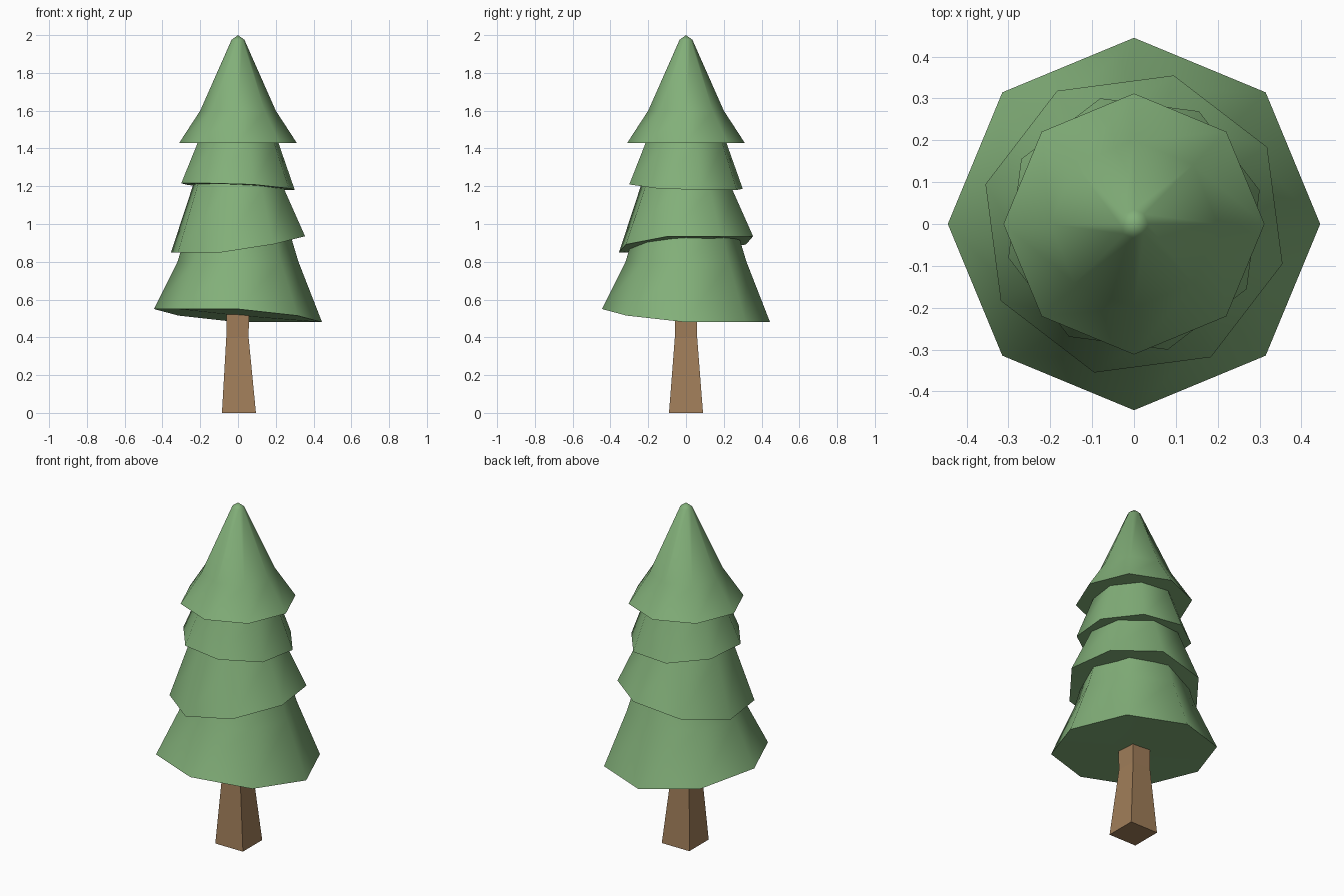
import bpy, bmesh
from math import radians, cos, sin

cube = bpy.data.objects.get("Cube")
if cube:
    bpy.data.objects.remove(cube, do_unlink=True)


def make_material(name, rgb):
    mat = bpy.data.materials.new(name)
    mat.use_nodes = True
    color = (*rgb, 1)
    mat.diffuse_color = color
    mat.node_tree.nodes["Principled BSDF"].inputs["Base Color"].default_value = color
    return mat


def ring(bm, count, radius, z, turn=0, tilt=0, high=0, shift=0):
    """Ring of points; the tilt lifts it towards the high side, levelling off at both ends."""
    verts = []
    for i in range(count):
        a = radians(turn + i * 360 / count)
        lift = max(-1, min(1, 1.5 * cos(a - radians(high))))
        verts.append(bm.verts.new((shift + radius * cos(a), radius * sin(a), z + tilt * lift)))
    return verts


def bridge(bm, low, high):
    n = len(low)
    for i in range(n):
        j = (i + 1) % n
        bm.faces.new((low[i], low[j], high[j], high[i]))


def fan(bm, loop, z, shift=0):
    center = bm.verts.new((shift, 0, z))
    for i in range(len(loop)):
        bm.faces.new((loop[i], loop[(i + 1) % len(loop)], center))


def finish(bm, name, mat, smooth):
    bmesh.ops.recalc_face_normals(bm, faces=bm.faces[:])
    mesh = bpy.data.meshes.new(name)
    bm.to_mesh(mesh)
    bm.free()
    mesh.materials.append(mat)
    obj = bpy.data.objects.new(name, mesh)
    bpy.context.collection.objects.link(obj)
    if smooth:
        bpy.ops.object.select_all(action='DESELECT')
        obj.select_set(True)
        bpy.context.view_layer.objects.active = obj
        bpy.ops.object.shade_smooth_by_angle(angle=radians(60))


def foliage_tier(name, profile, turn, tilt, high):
    """Eight-sided flared skirt with a tilted hem and a closed underside."""
    bm = bmesh.new()
    rings = [ring(bm, 8, r, z, turn, tilt if i == 0 else 0, high)
             for i, (r, z) in enumerate(profile[:-1])]
    for low, up in zip(rings, rings[1:]):
        bridge(bm, low, up)
    fan(bm, rings[0], profile[0][1])
    fan(bm, rings[-1], profile[-1][1])
    finish(bm, name, green, True)


green = make_material("leaf green", (0.225, 0.432, 0.192))
brown = make_material("bark brown", (0.35, 0.205, 0.10))

# Foliage, bottom to top: (radius, height) profile, turn, hem tilt, high side
foliage_tier("bottom_foliage", [(.445, .515), (.32, .8), (.26, 1.0), (0, 1.0)], 0, .035, 225)
foliage_tier("lower_middle_foliage", [(.3675, .892), (.255, 1.18), (.22, 1.28), (0, 1.28)], 30, .043, 30)
foliage_tier("upper_middle_foliage", [(.311, 1.198), (.225, 1.42), (.2, 1.5), (0, 1.5)], 15, .018, 220)
foliage_tier("top_foliage", [(.312, 1.428), (.2, 1.6), (.034, 1.975), (0, 2.0)], 0, 0, 0)

# Square tapered trunk
bm = bmesh.new()
side = 2 ** 0.5
sections = [(.09, 0, .005), (.059, .4, -.003), (.06, .6, 0)]
rings = [ring(bm, 4, half * side, z, 45, shift=dx) for half, z, dx in sections]
for low, up in zip(rings, rings[1:]):
    bridge(bm, low, up)
bm.faces.new(rings[0])
bm.faces.new(rings[-1])
finish(bm, "trunk", brown, False)
